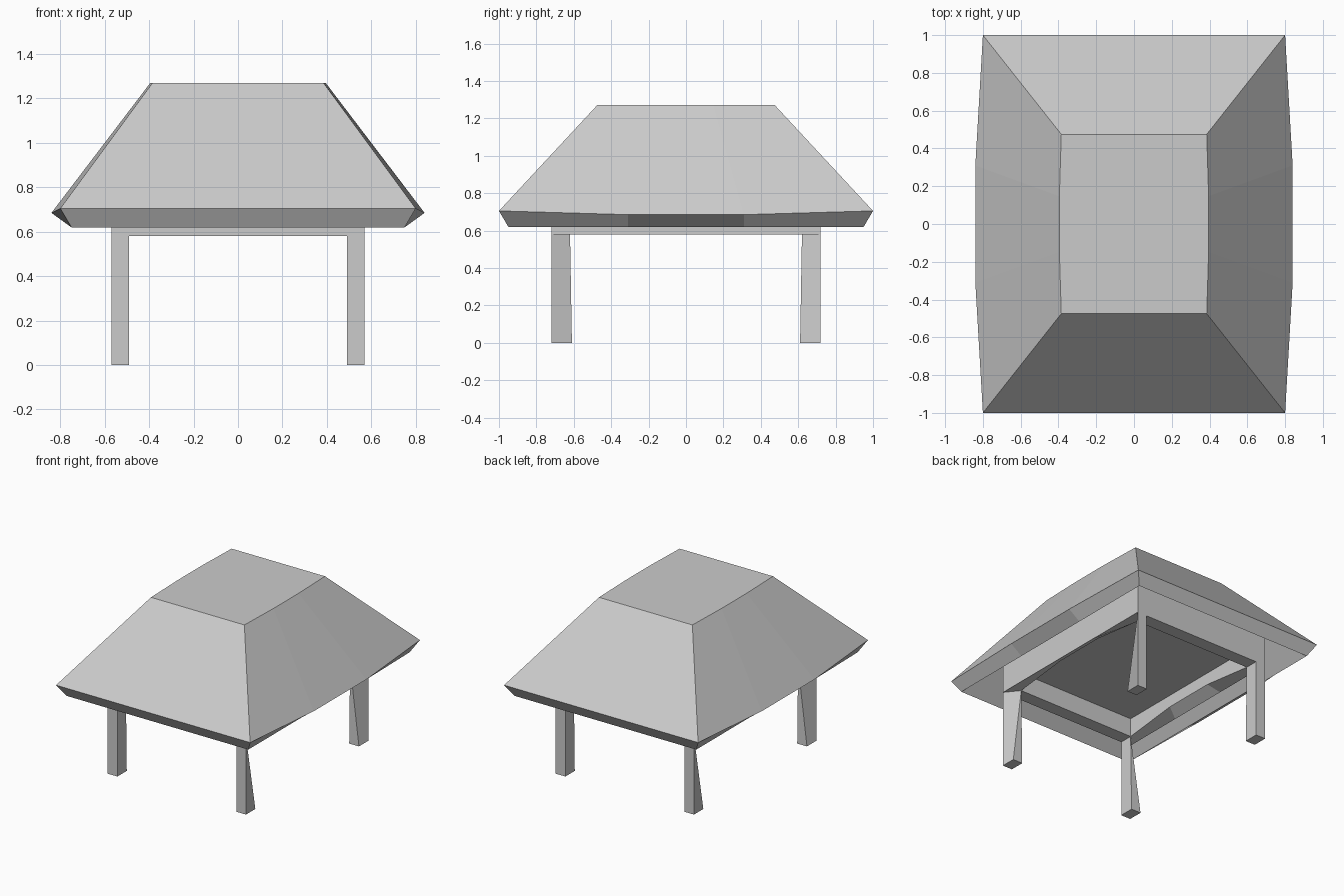
import bpy, bmesh

if "Cube" in bpy.data.objects:
    bpy.data.objects.remove(bpy.data.objects["Cube"])


def finish(name, bm):
    bmesh.ops.recalc_face_normals(bm, faces=bm.faces)
    me = bpy.data.meshes.new(name)
    bm.to_mesh(me)
    bm.free()
    ob = bpy.data.objects.new(name, me)
    bpy.context.collection.objects.link(ob)
    return ob


def ring(bm, corner, mid):
    """Eight-point loop: four corners plus two points along each long side."""
    (x, y, z), (mx, my, mz) = corner, mid
    pts = [(x, -y, z), (mx, -my, mz), (mx, my, mz), (x, y, z),
           (-x, y, z), (-mx, my, mz), (-mx, -my, mz), (-x, -y, z)]
    return [bm.verts.new(p) for p in pts]


def lofted(name, sections, cap_first=False, cap_last=False):
    bm = bmesh.new()
    rings = [ring(bm, c, m) for c, m in sections]
    for a, b in zip(rings, rings[1:]):
        for i in range(8):
            j = (i + 1) % 8
            bm.faces.new((a[i], a[j], b[j], b[i]))
    if cap_first:
        bm.faces.new(rings[0])
    if cap_last:
        bm.faces.new(rings[-1])
    return finish(name, bm)


# Hipped roof: flat top, bowed sides, slanted rim and sloping underside
lofted("roof", [
    ((0.385, 0.475, 1.27), (0.395, 0.147, 1.27)),
    ((0.80, 1.00, 0.705), (0.84, 0.31, 0.685)),
    ((0.75, 0.95, 0.62), (0.75, 0.31, 0.62)),
    ((0.57, 0.72, 0.87), (0.57, 0.24, 0.87)),
], cap_first=True)

# Beam frame with slightly arched inner side edges and a ceiling
lofted("beam_frame", [
    ((0.57, 0.72, 0.87), (0.57, 0.24, 0.87)),
    ((0.57, 0.72, 0.58), (0.57, 0.24, 0.58)),
    ((0.49, 0.62, 0.58), (0.49, 0.20, 0.63)),
    ((0.49, 0.62, 0.72), (0.49, 0.20, 0.72)),
], cap_last=True)

# Legs: square foot tapering to a mitred triangular top
for sy, end in ((-1, "front"), (1, "back")):
    for sx, side in ((-1, "left"), (1, "right")):
        bm = bmesh.new()
        foot = [(0.57, 0.72), (0.49, 0.72), (0.49, 0.61), (0.57, 0.61)]
        top = [(0.57, 0.72), (0.49, 0.72), (0.49, 0.62)]
        f = [bm.verts.new((sx * x, sy * y, 0)) for x, y in foot]
        t = [bm.verts.new((sx * x, sy * y, 0.58)) for x, y in top]
        for face in (f, t, (f[0], f[1], t[1], t[0]), (f[1], f[2], t[2], t[1]),
                     (f[2], f[3], t[2]), (f[3], f[0], t[0], t[2])):
            bm.faces.new(face)
        finish(f"{end}_{side}_leg", bm)
